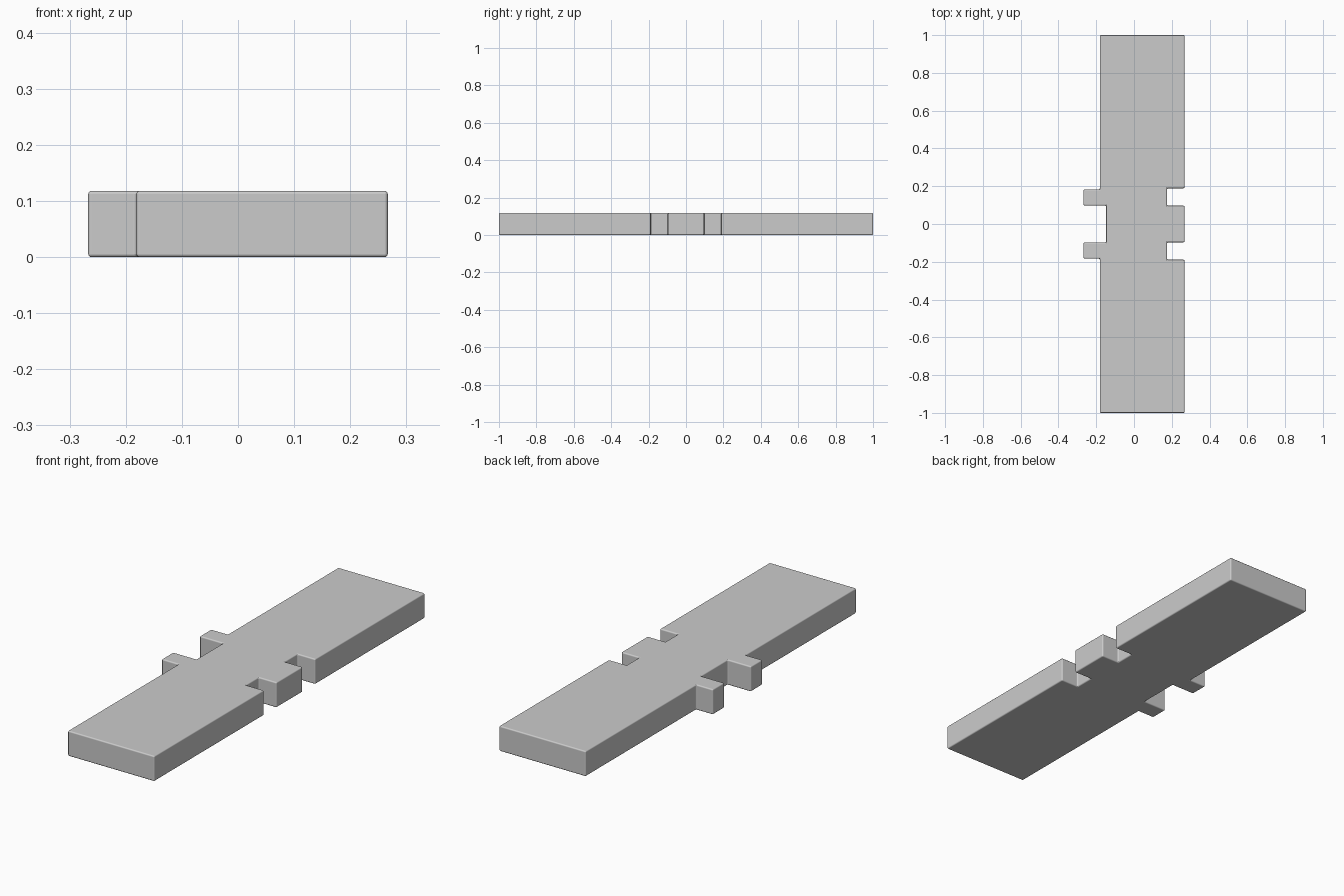
import bpy, bmesh

cube = bpy.data.objects.get("Cube")
if cube:
    bpy.data.objects.remove(cube, do_unlink=True)

HEIGHT = 0.118
LEFT, RIGHT = 0.267, -0.181      # long edges of the plank
TAB, RECESS, NOTCH = -0.267, -0.147, 0.175

# Plain grey material
grey = bpy.data.materials.new("plain_grey")
grey.use_nodes = True
colour = (0.6, 0.6, 0.6, 1)
grey.diffuse_color = colour
grey.node_tree.nodes["Principled BSDF"].inputs["Base Color"].default_value = colour

# Half outlines from the middle to the far end, mirrored in y
notched_side = [(LEFT, 0.097), (NOTCH, 0.097), (NOTCH, 0.189), (LEFT, 0.189), (LEFT, 1)]
tabbed_side = [(RECESS, 0.098), (TAB, 0.098), (TAB, 0.183), (RIGHT, 0.183), (RIGHT, 1)]


def mirrored(side):
    return [(x, -y) for x, y in reversed(side)] + side


outline = mirrored(notched_side) + mirrored(tabbed_side)[::-1]

# Interlocking plank: extruded outline
bm = bmesh.new()
base = bm.faces.new([bm.verts.new((x, y, 0)) for x, y in outline])
top = bmesh.ops.extrude_face_region(bm, geom=[base])["geom"]
bmesh.ops.translate(bm, vec=(0, 0, HEIGHT),
                    verts=[v for v in top if isinstance(v, bmesh.types.BMVert)])
bmesh.ops.recalc_face_normals(bm, faces=bm.faces)
mesh = bpy.data.meshes.new("notched_plank")
bm.to_mesh(mesh)
bm.free()
mesh.materials.append(grey)
plank = bpy.data.objects.new("notched_plank", mesh)
bpy.context.collection.objects.link(plank)

# Softly rounded edges
bevel = plank.modifiers.new("rounded_edges", "BEVEL")
bevel.width = 0.006
bevel.segments = 3
bevel.limit_method = "ANGLE"
bevel.harden_normals = True
mesh.shade_smooth()
